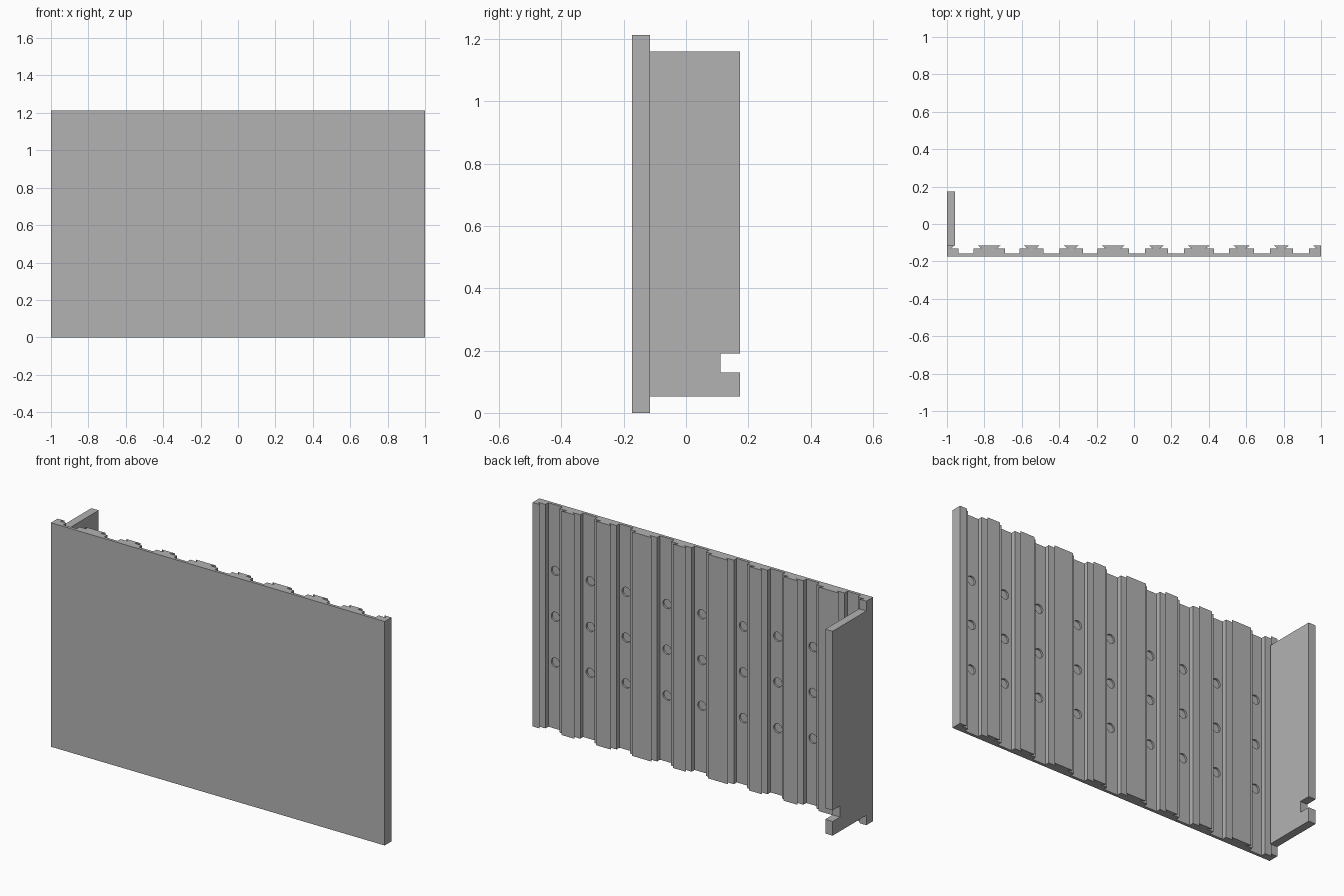
import bpy, bmesh, math
from mathutils import Matrix, Vector

if "Cube" in bpy.data.objects:
    bpy.data.objects.remove(bpy.data.objects["Cube"])

H = 1.213                                              # panel height
FRONT, FLOOR, LEDGE, BACK = -0.173, -0.157, -0.132, -0.115

grey = bpy.data.materials.new("plain grey")
grey.diffuse_color = (0.45, 0.45, 0.45, 1)
grey.use_nodes = True
grey.node_tree.nodes["Principled BSDF"].inputs["Base Color"].default_value = grey.diffuse_color


def add_object(name, bm):
    bmesh.ops.recalc_face_normals(bm, faces=bm.faces)
    mesh = bpy.data.meshes.new(name)
    bm.to_mesh(mesh)
    bm.free()
    mesh.materials.append(grey)
    obj = bpy.data.objects.new(name, mesh)
    bpy.context.collection.objects.link(obj)
    return obj


def extrude_outline(name, points, offset):
    bm = bmesh.new()
    face = bm.faces.new([bm.verts.new(p) for p in points])
    ext = bmesh.ops.extrude_face_region(bm, geom=[face])
    verts = [v for v in ext["geom"] if isinstance(v, bmesh.types.BMVert)]
    bmesh.ops.translate(bm, verts=verts, vec=Vector(offset))
    return add_object(name, bm)


# Slots between the ribs: left and right edge of each slot floor
slots = [(-0.937, -0.857), (-0.691, -0.611), (-0.483, -0.397), (-0.274, -0.194),
         (-0.028, 0.058), (0.181, 0.266), (0.427, 0.509), (0.641, 0.726), (0.850, 0.935)]

# Ribbed panel: dovetail ribs with a step on each side of every slot
profile = [(-1, FRONT), (-1, BACK)]
for left, right in slots:
    half = [(0.022, BACK), (0.044, LEDGE), (0, LEDGE), (0, FLOOR)]
    profile += [(left - d, y) for d, y in half]
    profile += [(right + d, y) for d, y in reversed(half)]
profile += [(1, BACK), (1, FRONT)]
panel = extrude_outline("ribbed_panel", [(x, y, 0) for x, y in profile], (0, 0, H))

# Shallow round recesses, three in each slot
bm = bmesh.new()
for left, right in slots:
    for z in (H / 2 - 0.248, H / 2, H / 2 + 0.248):
        place = Matrix.Translation(((left + right) / 2, FLOOR, z)) @ Matrix.Rotation(math.pi / 2, 4, "X")
        bmesh.ops.create_cone(bm, cap_ends=True, segments=24, radius1=0.025,
                              radius2=0.025, depth=0.02, matrix=place)
cutter = add_object("recess_cutter", bm)
cutter.hide_render = True
cutter.hide_viewport = True
cut = panel.modifiers.new("recesses", "BOOLEAN")
cut.operation = "DIFFERENCE"
cut.solver = "EXACT"
cut.object = cutter

# Side wall with a square notch near the bottom of its rear edge
wall = [(BACK, 0.053), (0.173, 0.053), (0.173, 0.13), (0.11, 0.13),
        (0.11, 0.19), (0.173, 0.19), (0.173, 1.16), (BACK, 1.16)]
extrude_outline("side_wall", [(-1, y, z) for y, z in wall], (0.044, 0, 0))
